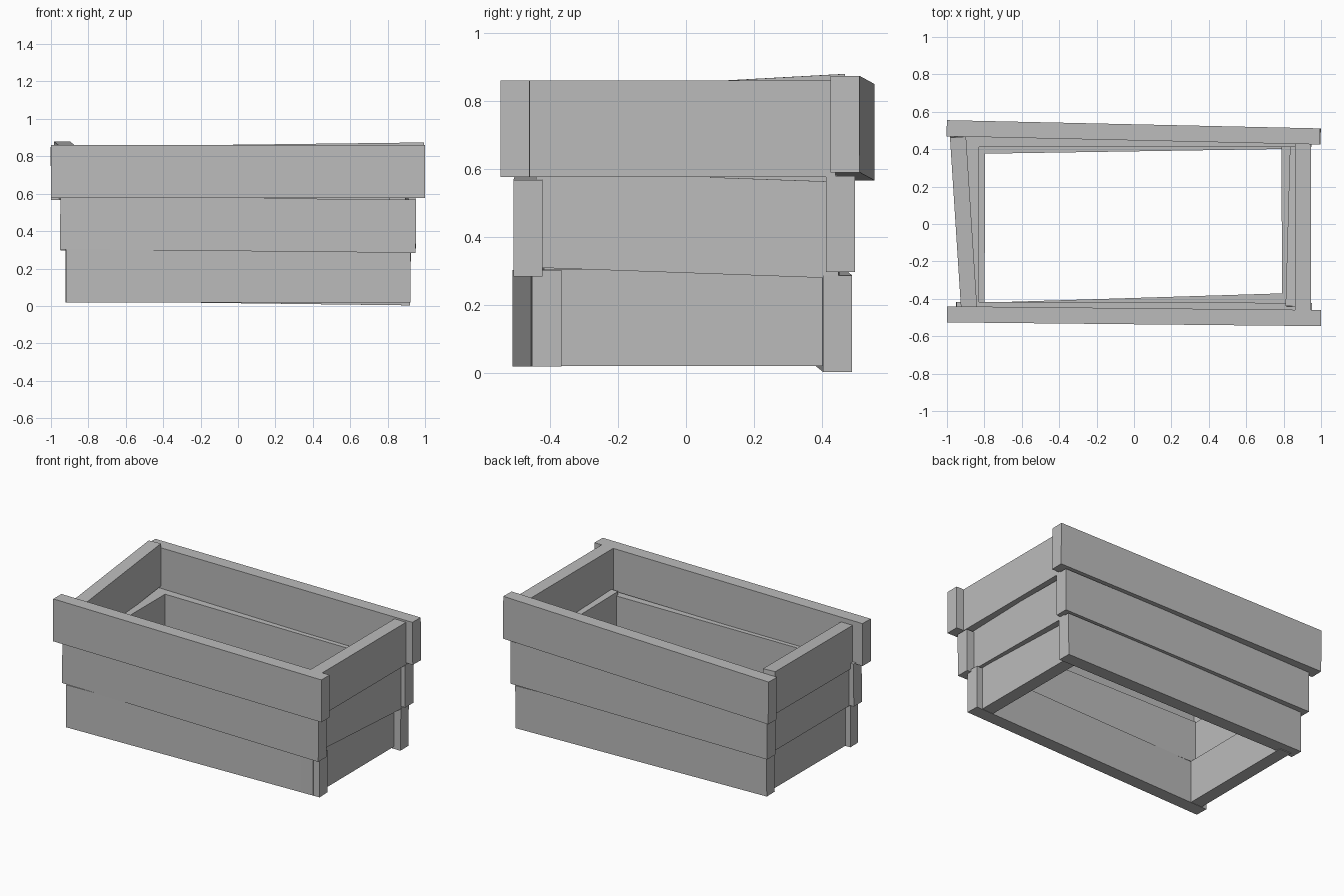
import bpy
from mathutils import Vector, Matrix

cube = bpy.data.objects.get("Cube")
if cube:
    bpy.data.objects.remove(cube, do_unlink=True)

THICKNESS = 0.086
HEIGHT = 0.284

grey = bpy.data.materials.new("plain grey wood")
grey.use_nodes = True
grey.diffuse_color = (0.5, 0.5, 0.5, 1)
grey.node_tree.nodes["Principled BSDF"].inputs["Base Color"].default_value = (0.5, 0.5, 0.5, 1)


def plank(name, start, end):
    """Board whose bottom centre line runs from start to end."""
    a, b = Vector(start), Vector(end)
    along = (b - a).normalized()
    across = Vector((0, 0, 1)).cross(along).normalized()
    up = along.cross(across)
    bpy.ops.mesh.primitive_cube_add(size=1)
    board = bpy.context.object
    board.name = name
    axes = Matrix((along, across, up)).transposed().to_4x4()
    size = Matrix.Diagonal(((b - a).length, THICKNESS, HEIGHT, 1))
    board.data.transform(axes @ size)
    board.location = (a + b) / 2 + up * HEIGHT / 2
    board.data.materials.append(grey)


# Bottom tier
plank("bottom_front_plank", (-0.92, -0.467, 0.018), (0.92, -0.41, 0.018))
plank("bottom_back_plank", (-0.92, 0.417, 0.026), (0.92, 0.446, 0.003))
plank("bottom_right_plank", (-0.842, -0.45, 0.02), (-0.839, 0.41, 0.02))
plank("bottom_left_plank", (0.834, -0.457, 0.02), (0.832, 0.44, 0.02))

# Middle tier
plank("middle_front_plank", (-0.952, -0.459, 0.302), (0.95, -0.465, 0.284))
plank("middle_back_plank", (-0.95, 0.455, 0.296), (0.95, 0.455, 0.296))
plank("middle_right_plank", (-0.872, -0.455, 0.296), (-0.872, 0.45, 0.296))
plank("middle_left_plank", (0.853, -0.45, 0.31), (0.878, 0.45, 0.278))

# Top tier
plank("top_front_plank", (-1, -0.483, 0.577), (1, -0.503, 0.577))
plank("top_back_plank", (-0.998, 0.512, 0.566), (0.998, 0.468, 0.59))
plank("top_right_plank", (-0.882, -0.45, 0.545), (-0.942, 0.48, 0.596))
plank("top_left_plank", (0.903, -0.47, 0.577), (0.903, 0.44, 0.577))
